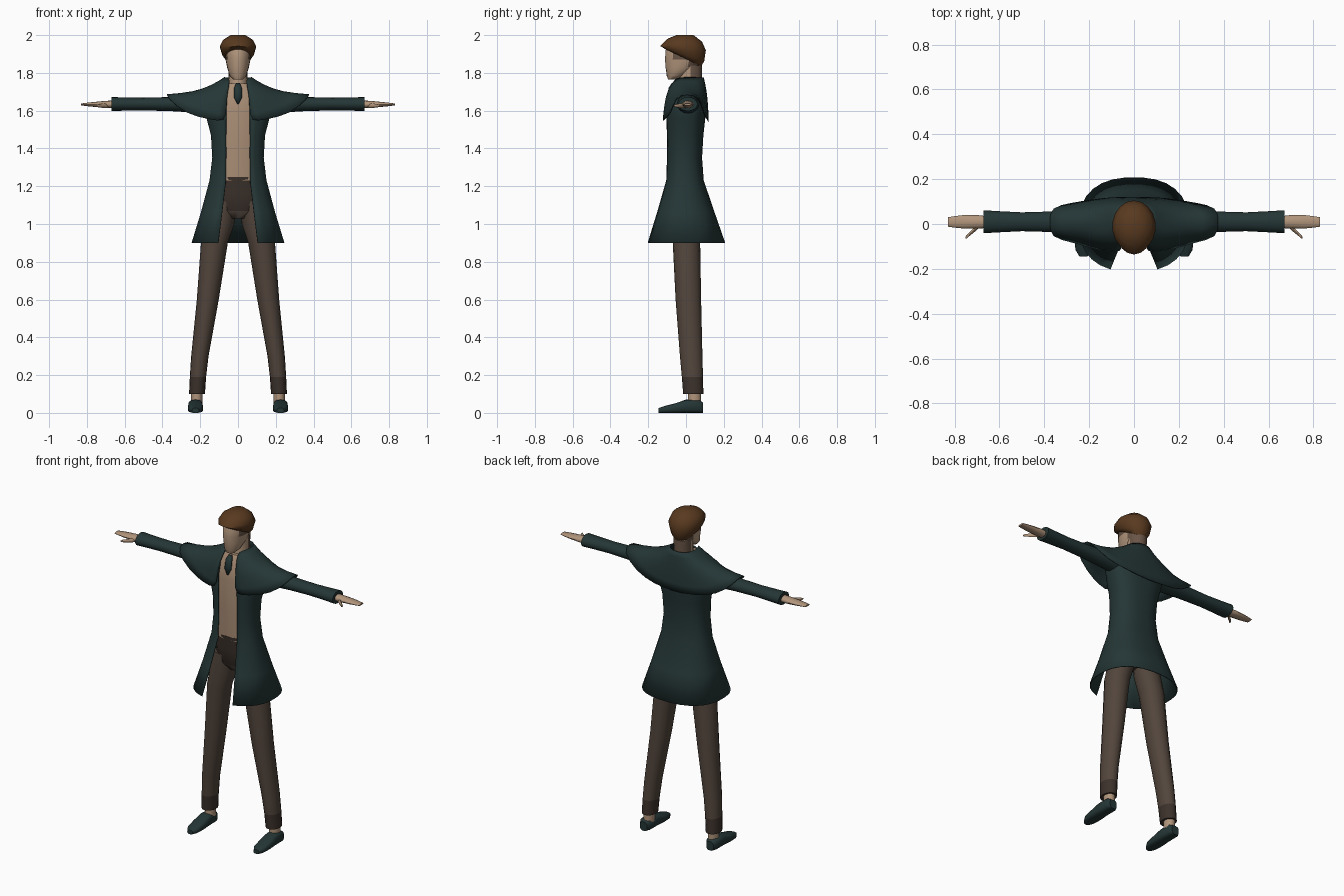
import bpy, bmesh, math
from mathutils import Vector

default_cube = bpy.data.objects.get("Cube")
if default_cube:
    bpy.data.objects.remove(default_cube, do_unlink=True)


def material(name, red, green, blue):
    mat = bpy.data.materials.new(name)
    mat.use_nodes = True
    colour = (red, green, blue, 1)
    mat.diffuse_color = colour
    shader = mat.node_tree.nodes["Principled BSDF"]
    shader.inputs["Base Color"].default_value = colour
    shader.inputs["Roughness"].default_value = 0.9
    return mat


coat_cloth = material("dark teal cloth", .018, .036, .036)
trouser_cloth = material("brown cloth", .085, .06, .045)
dark_trouser = material("dark brown cloth", .045, .031, .024)
shirt_cloth = material("tan cloth", .40, .27, .18)
skin = material("skin", .44, .30, .20)
stubble = material("cropped hair", .14, .09, .062)
hair_brown = material("brown hair", .10, .042, .014)


def bend(value, power):
    return math.copysign(abs(value) ** (2 / power), value)


def oval(half, low, high, count=16, gap=0, power=2):
    """Rounded section, optionally open at its low (front) side."""
    start = math.asin((gap / half) ** (power / 2)) if gap else 0
    span = 2 * math.pi - 2 * start
    steps = count - 1 if gap else count
    points = []
    for i in range(count):
        t = start + span * i / steps
        u = half * bend(math.sin(t), power)
        v = (low + high) / 2 - (high - low) / 2 * bend(math.cos(t), power)
        points.append((u, v))
    return points


def loft(name, rings, mats, closed=True, rule=None, angle=50):
    """Skin a row of equal-length sections."""
    bm = bmesh.new()
    rows = [[bm.verts.new(p) for p in ring] for ring in rings]
    count = len(rows[0])
    for a, b in zip(rows, rows[1:]):
        for i in range(count if closed else count - 1):
            j = (i + 1) % count
            bm.faces.new((a[i], a[j], b[j], b[i]))
    if closed:
        bm.faces.new(rows[0])
        bm.faces.new(rows[-1])
    bmesh.ops.recalc_face_normals(bm, faces=bm.faces)
    for face in bm.faces:
        face.smooth = True
        if rule:
            face.material_index = rule(face.calc_center_median())
    mesh = bpy.data.meshes.new(name)
    bm.to_mesh(mesh)
    bm.free()
    mesh.set_sharp_from_angle(angle=math.radians(angle))
    for mat in mats:
        mesh.materials.append(mat)
    obj = bpy.data.objects.new(name, mesh)
    bpy.context.collection.objects.link(obj)
    return obj


def upright(levels, shift=0, **options):
    """Level sections from (height, half width, front, back)."""
    return [[Vector((u + shift, v, z)) for u, v in oval(half, front, back, **options)]
            for z, half, front, back in levels]


def thicken(obj, amount):
    mod = obj.modifiers.new("cloth thickness", 'SOLIDIFY')
    mod.thickness = amount
    mod.offset = 0


# Shirt and neck
loft("shirt", upright([
    (1.23, .115, -.09, .07), (1.4, .115, -.094, .07), (1.6, .13, -.094, .08),
    (1.69, .11, -.085, .08), (1.745, .06, -.06, .075)], power=2.6), [shirt_cloth])
loft("neck", upright([(1.7, .055, -.045, .085), (1.76, .05, -.038, .085),
                      (1.84, .052, -.035, .085)]),
     [skin, stubble], rule=lambda c: int(c.y > .03))

# Tie: a narrow pointed plate
tie_shape = [(.010, -.071, 1.745), (.020, -.088, 1.72), (.021, -.097, 1.67), (.003, -.1, 1.635)]
tie = loft("tie", [[(-w, y, z), (w, y, z)] for w, y, z in tie_shape], [coat_cloth], closed=False)
thicken(tie, .008)

# Head, with cropped hair at the temples and nape
loft("head", upright([
    (1.765, .024, -.094, -.05), (1.785, .044, -.102, -.01), (1.83, .058, -.108, .07),
    (1.87, .066, -.111, .085), (1.92, .069, -.108, .09), (1.96, .06, -.09, .08)], count=20),
     [skin, stubble],
     rule=lambda c: int(c.y > .025 or (c.z > 1.86 and c.y > -.065)))

# Hair: sections tilted so the fringe sits higher than the nape
hair_levels = [(1.925, 1.835, .066, -.108, .08), (1.942, 1.86, .085, -.136, .096),
               (1.955, 1.92, .097, -.125, .105), (1.982, 1.965, .08, -.095, .085),
               (2.0, 2.0, .04, -.05, .04)]
hair_rings = []
for z_front, z_back, half, front, back in hair_levels:
    slope = (z_back - z_front) / (back - front)
    hair_rings.append([(u, v, z_front + slope * (v - front))
                       for u, v in oval(half, front, back, count=18)])
loft("hair", hair_rings, [hair_brown], angle=60)

# Trouser seat
loft("trouser_seat", upright([
    (1.03, .05, -.05, .05), (1.07, .125, -.074, .07), (1.16, .13, -.084, .075),
    (1.25, .117, -.092, .072)], power=2.4),
     [trouser_cloth, dark_trouser], rule=lambda c: int(c.z > 1.1))

# Legs, shoes, arms and hands, one set per side
leg_levels = [(1.12, .075, .065, -.075, .072), (1.0, .097, .077, -.074, .075),
              (.9, .125, .071, -.07, .075), (.6, .16, .058, -.055, .08),
              (.3, .202, .046, -.032, .087), (.19, .212, .043, -.022, .09),
              (.1, .217, .042, -.015, .092)]
shoe_sections = [(.09, .024, .055), (.07, .037, .068), (0, .038, .07),
                 (-.06, .041, .05), (-.115, .036, .036), (-.145, .018, .026)]
sleeve_sections = [(.13, .06, .052), (.25, .05, .044), (.36, .046, .037),
                   (.5, .042, .034), (.6, .047, .035), (.67, .051, .037)]
hand_sections = [(.65, -.018, .034, .021), (.7, -.02, .04, .019), (.76, -.02, .04, .013),
                 (.8, -.016, .035, .009), (.83, -.012, .03, .005)]
thumb_sections = [(.69, -.005, .012), (.72, -.034, .011), (.742, -.054, .008), (.748, -.064, .004)]

for side, label in ((1, "left"), (-1, "right")):
    leg = []
    for z, shift, half, front, back in leg_levels:
        leg += upright([(z, half, front, back)], shift * side)
    loft(label + "_trouser_leg", leg, [trouser_cloth, dark_trouser],
         rule=lambda c: int(c.z < .2))
    loft(label + "_ankle", upright([(.05, .03, .01, .08), (.12, .03, .01, .08)], .218 * side),
         [skin])
    loft(label + "_shoe",
         [[(u + .225 * side, y, v) for u, v in oval(half, 0, top, power=3)]
          for y, half, top in shoe_sections], [coat_cloth])
    loft(label + "_sleeve",
         [[(x * side, u + .01, v) for u, v in oval(wide, 1.635 - tall, 1.635 + tall)]
          for x, wide, tall in sleeve_sections], [coat_cloth])
    loft(label + "_hand",
         [[(x * side, u + (near + far) / 2, v)
           for u, v in oval((far - near) / 2, 1.633 - tall, 1.633 + tall, count=12)]
          for x, near, far, tall in hand_sections], [skin])
    loft(label + "_thumb",
         [[(x * side + u, y, v) for u, v in oval(r, 1.626 - r, 1.626 + r, count=8)]
          for x, y, r in thumb_sections], [skin])

# Long coat, open down the front
coat_levels = [(.9, .244, -.212, .206, .104), (1.06, .195, -.16, .15, .084),
               (1.23, .149, -.108, .092, .064), (1.35, .134, -.105, .083, .063),
               (1.47, .141, -.105, .09, .063), (1.56, .165, -.105, .1, .062),
               (1.63, .18, -.103, .1, .06), (1.69, .16, -.09, .095, .058)]
coat_rings = []
for z, half, front, back, gap in coat_levels:
    coat_rings += upright([(z, half, front, back)], count=26, gap=gap, power=2.4)
coat = loft("coat", coat_rings, [coat_cloth], closed=False)
thicken(coat, .005)

# Shoulder cape: half rows from front edge to back centre, mirrored
cape_rows = [
    [(.04, -.058, 1.765), (.055, -.045, 1.772), (.068, -.015, 1.775), (.072, .02, 1.775),
     (.068, .055, 1.775), (.045, .085, 1.775), (0, .095, 1.775)],
    [(.055, -.1, 1.7), (.09, -.098, 1.71), (.125, -.055, 1.73), (.135, .01, 1.735),
     (.125, .07, 1.73), (.08, .1, 1.72), (0, .108, 1.715)],
    [(.062, -.114, 1.62), (.13, -.114, 1.64), (.225, -.072, 1.675), (.235, .008, 1.7),
     (.225, .083, 1.675), (.13, .112, 1.64), (0, .116, 1.63)],
    [(.064, -.122, 1.537), (.15, -.12, 1.555), (.275, -.078, 1.58), (.375, -.06, 1.67),
     (.375, .075, 1.67), (.275, .092, 1.58), (0, .118, 1.54)]]
hem = cape_rows[-1]
hem.insert(4, (.375, .008, 1.692))
hem.insert(7, (.13, .118, 1.55))
for row in cape_rows[:-1]:
    for spot in (3, 5):
        row.insert(spot, tuple((Vector(row[spot - 1]) + Vector(row[spot])) / 2))
cape_rings = [row + [(-x, y, z) for x, y, z in reversed(row[:-1])] for row in cape_rows]
cape = loft("shoulder_cape", cape_rings, [coat_cloth], closed=False, angle=80)
rounding = cape.modifiers.new("rounding", 'SUBSURF')
rounding.levels = rounding.render_levels = 1
thicken(cape, .005)
